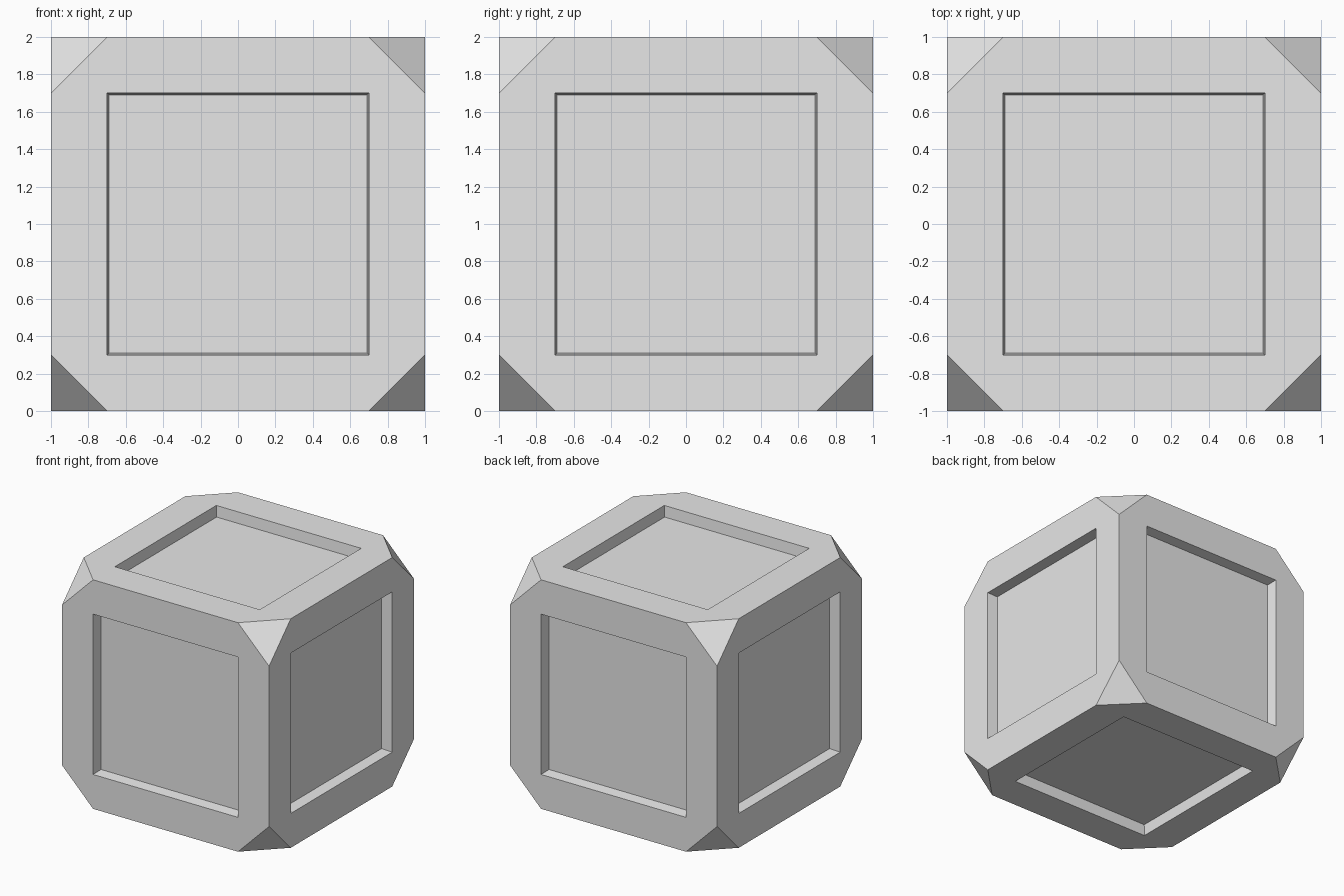
import bpy
import bmesh
from mathutils import Vector

old = bpy.data.objects.get("Cube")
if old:
    bpy.data.objects.remove(old, do_unlink=True)

CUT = 0.3       # length trimmed from each edge at a corner
PANEL = 0.7     # half width of the recessed square
DEPTH = 0.095   # depth of the recess
TAPER = 0.01    # inward slope of the recess walls

grey = bpy.data.materials.new("plain_grey")
grey.use_nodes = True
colour = (0.8, 0.8, 0.8, 1)
grey.diffuse_color = colour
grey.node_tree.nodes["Principled BSDF"].inputs["Base Color"].default_value = colour

# Block with its eight corners cut off
bm = bmesh.new()
bmesh.ops.create_cube(bm, size=2)
bmesh.ops.bevel(bm, geom=bm.verts[:], offset=CUT, offset_type='OFFSET',
                segments=1, profile=0.5, affect='VERTICES')

# Panel outlines on every side
for axis in range(3):
    for sign in (-1, 1):
        normal = Vector((0, 0, 0))
        normal[axis] = sign
        bmesh.ops.bisect_plane(bm, geom=bm.verts[:] + bm.edges[:] + bm.faces[:],
                               dist=0.0001, plane_co=normal * PANEL, plane_no=normal)

# Sunken square panel in the middle of each side
bm.normal_update()
panels = [f for f in bm.faces
          if sorted(abs(c) for c in f.calc_center_median())[1] < 0.01]
bmesh.ops.inset_individual(bm, faces=panels, thickness=TAPER, depth=-DEPTH,
                           use_even_offset=True)

bmesh.ops.translate(bm, verts=bm.verts[:], vec=(0, 0, 1))
mesh = bpy.data.meshes.new("panelled_block")
bm.to_mesh(mesh)
bm.free()
mesh.materials.append(grey)
block = bpy.data.objects.new("panelled_block", mesh)
bpy.context.collection.objects.link(block)
